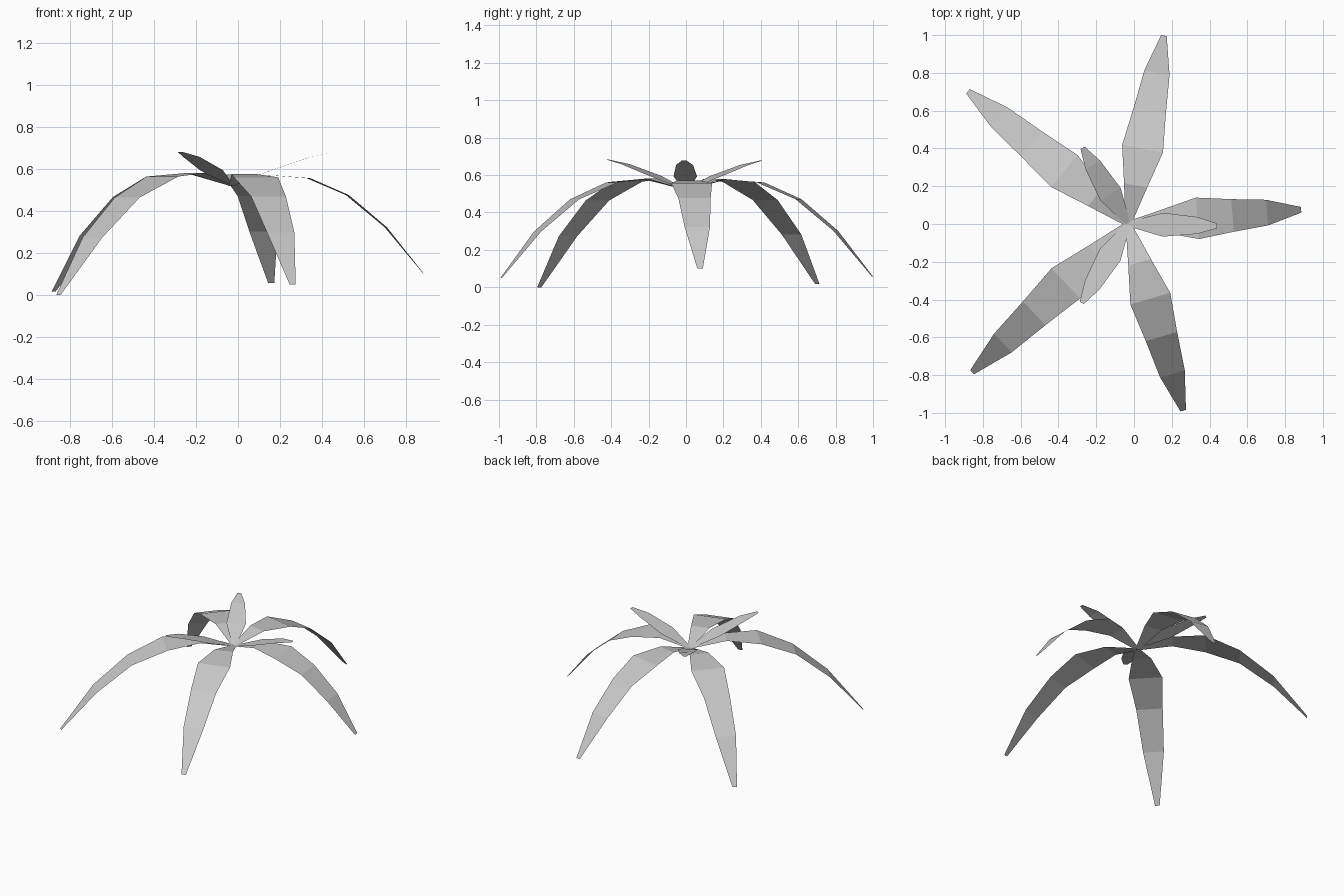
import bpy
import math

if "Cube" in bpy.data.objects:
    bpy.data.objects.remove(bpy.data.objects["Cube"])

green = bpy.data.materials.new("leaf_grey")
green.diffuse_color = (0.58, 0.58, 0.58, 1.0)
green.use_nodes = True
green.node_tree.nodes["Principled BSDF"].inputs["Base Color"].default_value = green.diffuse_color

CENTRE = (-0.03, 0.0, 0.525)

# (fraction of length, full width, height as fraction of length)
DROOPING = [(0.0, 0.03, -0.004), (0.205, 0.125, 0.05), (0.40, 0.22, 0.035),
            (0.603, 0.173, -0.053), (0.803, 0.136, -0.22), (1.0, 0.03, -0.461)]
UPRIGHT = [(0.0, 0.025, -0.01), (0.39, 0.126, 0.145),
           (0.775, 0.09, 0.275), (1.0, 0.025, 0.325)]


def leaf(name, angle, length, profile):
    """Single-sheet folded blade running outwards from the centre."""
    a = math.radians(angle)
    c, s = math.cos(a), math.sin(a)
    verts = []
    for t, width, h in profile:
        r = t * length
        for side in (-0.5, 0.5):
            w = side * width
            verts.append((CENTRE[0] + r * c - w * s,
                          CENTRE[1] + r * s + w * c,
                          CENTRE[2] + h * length))
    faces = [(2 * i, 2 * i + 2, 2 * i + 3, 2 * i + 1)
             for i in range(len(profile) - 1)]
    mesh = bpy.data.meshes.new(name)
    mesh.from_pydata(verts, [], faces)
    mesh.materials.append(green)
    mesh.update()
    ob = bpy.data.objects.new(name, mesh)
    bpy.context.collection.objects.link(ob)


# Five long drooping leaves
for i, (angle, length) in enumerate([(4.7, 0.918), (79.3, 1.015), (140.4, 1.102),
                                     (223.5, 1.14), (286.4, 1.03)]):
    leaf(f"drooping_leaf_{i + 1}", angle, length, DROOPING)

# Three short leaves pointing up and out
for i, (angle, length) in enumerate([(-1.2, 0.47), (121, 0.47), (239.4, 0.485)]):
    leaf(f"upright_leaf_{i + 1}", angle, length, UPRIGHT)
